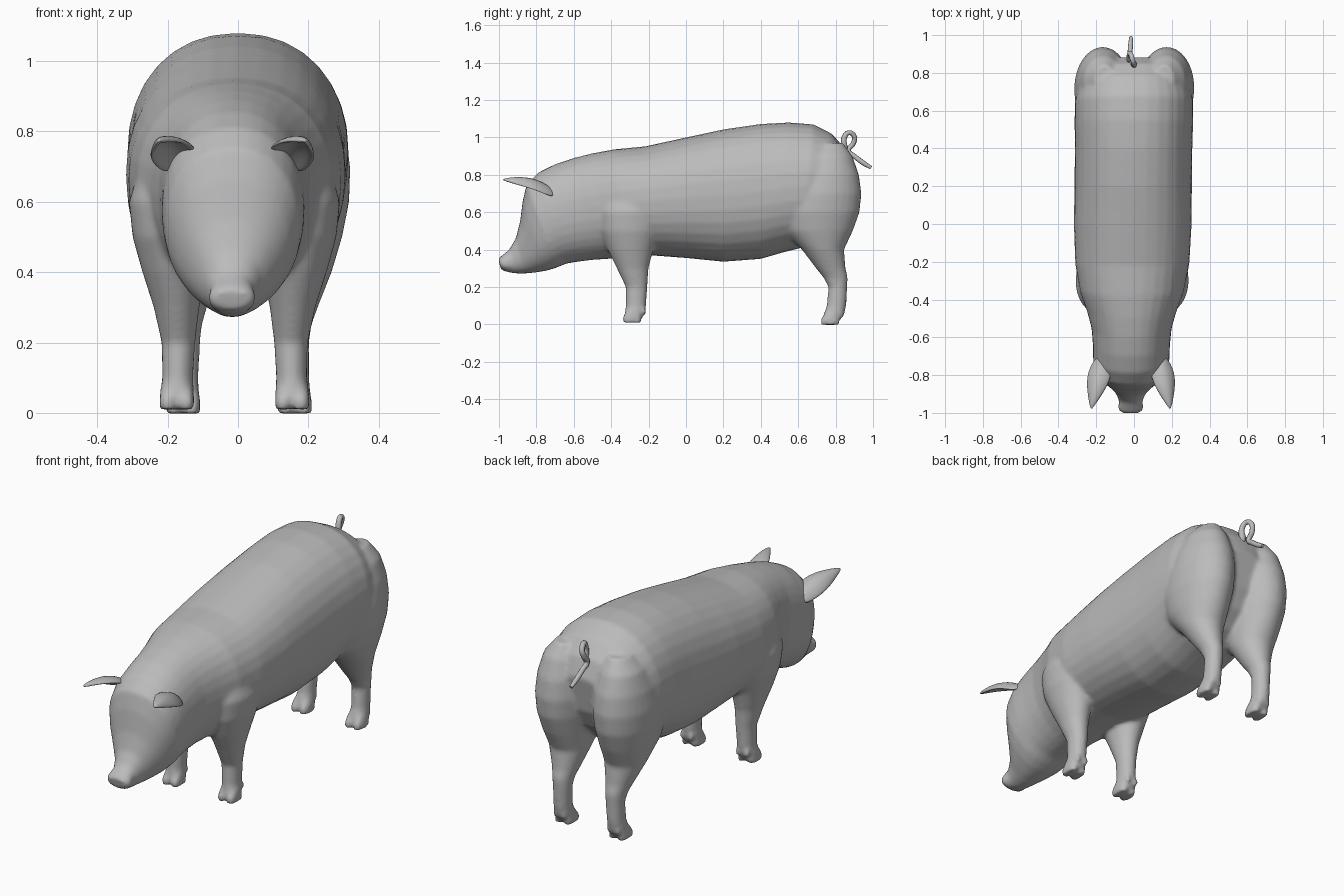
import bpy, bmesh, math
from mathutils import Vector, Matrix

grey = bpy.data.materials.new("plain_grey")
grey.diffuse_color = (0.50, 0.50, 0.50, 1)


def lean(co):
    # the animal stands slightly askew: the head drifts to one side
    return Vector((co.x + 0.011 * (co.y - 0.6), co.y, co.z))


def finish(name, bm, mods=()):
    bmesh.ops.recalc_face_normals(bm, faces=bm.faces)
    for v in bm.verts:
        v.co = lean(v.co)
    me = bpy.data.meshes.new(name)
    bm.to_mesh(me)
    bm.free()
    ob = bpy.data.objects.new(name, me)
    bpy.context.collection.objects.link(ob)
    me.materials.append(grey)
    for kind, props in mods:
        m = ob.modifiers.new(kind.lower(), kind)
        for k, val in props.items():
            setattr(m, k, val)
    for p in me.polygons:
        p.use_smooth = True
    return ob


def loft(bm, rings):
    rows = [[bm.verts.new(p) for p in r] for r in rings]
    n = len(rows[0])
    for a, b in zip(rows, rows[1:]):
        for i in range(n):
            bm.faces.new((a[i], a[(i + 1) % n], b[(i + 1) % n], b[i]))
    bm.faces.new(rows[0][::-1])
    bm.faces.new(rows[-1])


def oval(c, u, v, e=2.0, n=32):
    pts = []
    for i in range(n):
        t = 2 * math.pi * i / n
        s, k = math.sin(t), math.cos(t)
        pts.append(c + u * math.copysign(abs(k) ** (2 / e), k)
                   + v * math.copysign(abs(s) ** (2 / e), s))
    return pts


def ball(bm, c, size, rot=0.0):
    m = Matrix.Translation(c) @ Matrix.Rotation(rot, 4, 'X') @ Matrix.Diagonal((*size, 1))
    bmesh.ops.create_uvsphere(bm, u_segments=16, v_segments=10, radius=1, matrix=m)


# trunk and head rings: top y, top z, bottom y, bottom z, half width
TRUNK = [
    (-1.004, .350, -.990, .296, .052), (-.990, .364, -.968, .284, .068),
    (-.945, .400, -.920, .273, .062), (-.910, .460, -.860, .272, .085),
    (-.887, .550, -.800, .278, .125), (-.873, .660, -.740, .288, .165),
    (-.852, .750, -.690, .304, .192), (-.790, .812, -.640, .325, .202),
    (-.700, .857, -.580, .335, .204), (-.600, .890, -.500, .345, .212),
    (-.500, .915, -.420, .350, .237), (-.380, .937, -.330, .360, .277),
    (-.220, .952, -.200, .370, .302), (.000, 1.00, .000, .355, .312),
    (.200, 1.043, .200, .335, .311), (.400, 1.072, .400, .350, .311),
    (.550, 1.080, .520, .385, .314), (.680, 1.070, .620, .410, .314),
    (.780, 1.020, .720, .470, .292), (.850, .940, .800, .550, .240),
    (.885, .840, .850, .650, .140)]

# leg rings: z, back y range, side x range
FRONT_LEG = [
    (.70, -.44, -.16, .08, .27), (.60, -.47, -.13, .07, .300),
    (.50, -.46, -.14, .07, .290), (.40, -.42, -.175, .08, .262),
    (.30, -.37, -.200, .10, .230), (.20, -.322, -.207, .112, .208),
    (.10, -.322, -.213, .118, .206), (.06, -.328, -.222, .115, .212),
    (.03, -.325, -.235, .118, .210)]
HIND_LEG = [
    (.97, .68, .84, .10, .21), (.90, .62, .890, .06, .270),
    (.80, .55, .925, .03, .303), (.70, .50, .938, .02, .318),
    (.60, .48, .928, .025, .315), (.50, .52, .892, .04, .295),
    (.40, .62, .845, .06, .265), (.30, .695, .853, .09, .225),
    (.25, .735, .865, .105, .207), (.20, .762, .862, .110, .200),
    (.10, .752, .857, .115, .200), (.05, .735, .845, .112, .205),
    (.02, .735, .820, .115, .202)]

X, Y, Z = Vector((1, 0, 0)), Vector((0, 1, 0)), Vector((0, 0, 1))
bm = bmesh.new()
rings = []
for yt, zt, yb, zb, w in TRUNK:
    top, bot = Vector((0, yt, zt)), Vector((0, yb, zb))
    rings.append(oval((top + bot) / 2, X * w, (top - bot) / 2, 2.2))
loft(bm, rings)

for side in (-1, 1):
    for leg, ground in ((FRONT_LEG, .012), (HIND_LEG, 0)):
        loft(bm, [oval(Vector((side * (x0 + x1) / 2, (y0 + y1) / 2, z)),
                       X * (x1 - x0) / 2, Y * (y1 - y0) / 2)
                  for z, y0, y1, x0, x1 in leg])
        z, y0, y1, x0, x1 = leg[-1]
        for k in (-1, 1):
            # split toes
            cx = side * (x0 + x1) / 2 + k * .026
            loft(bm, [oval(Vector((cx, y0 + .035 + dy, ground + h)), X * a, Y * b, 2.4, 16)
                      for h, dy, a, b in ((-.002, 0, .023, .050), (.025, 0, .024, .052),
                                          (.06, .012, .020, .040))])
            # dew claws
            ball(bm, Vector((cx, y1 + .008, ground + .062)), (.012, .014, .028), .5)
    # brow and eyelid bulges
    ball(bm, Vector((side * .112, -.815, .558)), (.018, .022, .018))

finish("body", bm, [
    ("REMESH", dict(mode='VOXEL', voxel_size=.011, use_smooth_shade=True)),
    ("SMOOTH", dict(factor=.5, iterations=6))])

# ears: cupped leaf shapes pointing forward
EAR = [[(.100, -.770, .735), (.160, -.715, .735), (.180, -.690, .665)],
       [(.108, -.830, .762), (.175, -.790, .782), (.236, -.785, .710)],
       [(.150, -.905, .775), (.202, -.880, .793), (.234, -.875, .738)],
       [(.204, -.978, .772), (.208, -.984, .774), (.212, -.978, .770)]]
for side, name in ((-1, "left_ear"), (1, "right_ear")):
    bm = bmesh.new()
    rows = [[bm.verts.new((side * x, y, z)) for x, y, z in r] for r in EAR]
    for a, b in zip(rows, rows[1:]):
        for i in range(2):
            bm.faces.new((a[i], a[i + 1], b[i + 1], b[i]))
    finish(name, bm, [("SOLIDIFY", dict(thickness=.018, offset=0)),
                      ("SUBSURF", dict(levels=2, render_levels=2))])

# curly tail
TAIL = [(-.005, .80, .87, 1.5), (-.002, .845, .935, 1.3), (.0, .845, .995, 1.1),
        (-.008, .870, 1.025, 1), (-.018, .900, 1.005, 1), (-.026, .893, .965, 1),
        (-.026, .868, .930, 1), (-.022, .900, .900, 1), (-.018, .950, .862, 1),
        (-.016, .990, .838, .7)]
cu = bpy.data.curves.new("tail", 'CURVE')
cu.dimensions = '3D'
cu.bevel_depth = .0135
cu.bevel_resolution = 2
cu.resolution_u = 5
cu.use_fill_caps = True
sp = cu.splines.new('BEZIER')
sp.bezier_points.add(len(TAIL) - 1)
for p, (x, y, z, r) in zip(sp.bezier_points, TAIL):
    p.co = (x, y, z)
    p.radius = r
    p.handle_left_type = p.handle_right_type = 'AUTO'
cu.materials.append(grey)
tail = bpy.data.objects.new("tail", cu)
bpy.context.collection.objects.link(tail)
